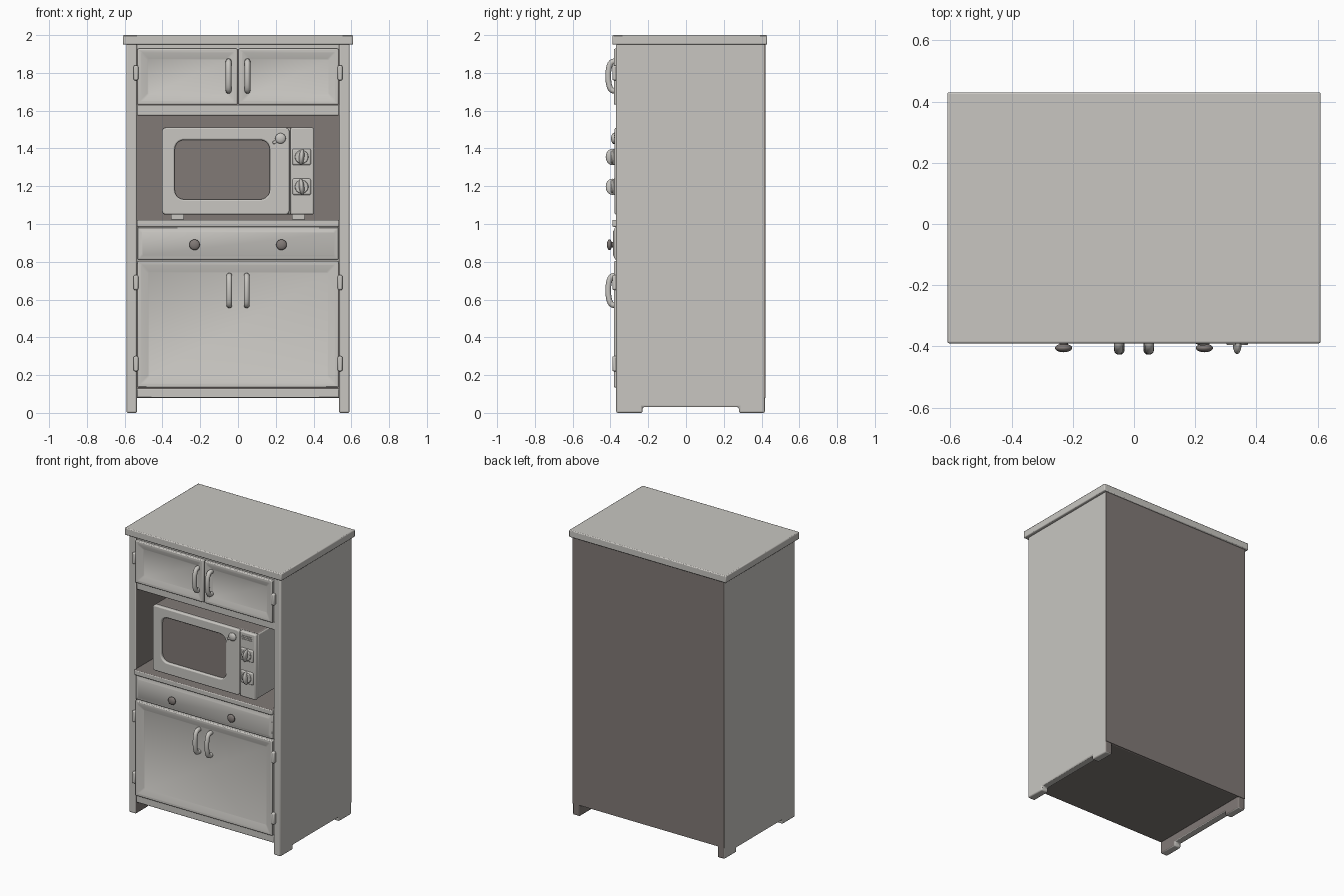
import bpy, bmesh, math
from mathutils import Vector, Matrix

if "Cube" in bpy.data.objects:
    bpy.data.objects.remove(bpy.data.objects["Cube"])


def material(name, rgb):
    m = bpy.data.materials.new(name)
    m.diffuse_color = (*rgb, 1)
    m.use_nodes = True
    m.node_tree.nodes["Principled BSDF"].inputs["Base Color"].default_value = m.diffuse_color
    return m


GREY = material("light_grey", (0.58, 0.565, 0.535))
BROWN = material("grey_brown", (0.22, 0.194, 0.183))


def finish(name, bm, mats, bevel=0.0, segs=2, smooth=True):
    bmesh.ops.recalc_face_normals(bm, faces=bm.faces)
    me = bpy.data.meshes.new(name)
    bm.to_mesh(me)
    bm.free()
    ob = bpy.data.objects.new(name, me)
    bpy.context.collection.objects.link(ob)
    for m in mats:
        me.materials.append(m)
    if bevel:
        mod = ob.modifiers.new("soft_edges", 'BEVEL')
        mod.width, mod.segments, mod.limit_method = bevel, segs, 'ANGLE'
    if smooth:
        shade(ob)
    return ob


def shade(ob):
    bpy.ops.object.select_all(action='DESELECT')
    ob.select_set(True)
    bpy.context.view_layer.objects.active = ob
    bpy.ops.object.shade_smooth_by_angle(angle=math.radians(40))


def box_bm(x0, x1, y0, y1, z0, z1):
    bm = bmesh.new()
    mat = Matrix.Translation(((x0 + x1) / 2, (y0 + y1) / 2, (z0 + z1) / 2)) \
        @ Matrix.Diagonal((x1 - x0, y1 - y0, z1 - z0, 1))
    bmesh.ops.create_cube(bm, size=1, matrix=mat)
    bm.normal_update()
    return bm


def box(name, x0, x1, y0, y1, z0, z1, mat=GREY, bevel=0.0, direction=None, second=None):
    """Box; faces pointing along direction take the second colour."""
    bm = box_bm(x0, x1, y0, y1, z0, z1)
    if direction:
        for f in bm.faces:
            f.material_index = int(f.normal.dot(Vector(direction)) > 0.9)
    return finish(name, bm, [mat, second] if second else [mat], bevel)


def panel(name, x0, x1, z0, z1, front, frame, slope, depth, bevel=0.006):
    """Door or drawer front with a sloped field; negative depth is recessed."""
    bm = box_bm(x0, x1, front, -0.345, z0, z1)
    face = min(bm.faces, key=lambda f: f.normal.y)
    bmesh.ops.inset_region(bm, faces=[face], thickness=frame)
    bmesh.ops.inset_region(bm, faces=[face], thickness=slope, depth=depth)
    return finish(name, bm, [GREY], bevel)


def lathe_y(name, x, y0, y1, z, r0, r1, mat, segs=24, bevel=0.0):
    """Cylinder or cone along y."""
    bm = bmesh.new()
    m = Matrix.Translation((x, (y0 + y1) / 2, z)) @ Matrix.Rotation(math.pi / 2, 4, 'X')
    bmesh.ops.create_cone(bm, cap_ends=True, segments=segs, radius1=r0, radius2=r1,
                          depth=abs(y1 - y0), matrix=m)
    return finish(name, bm, [mat], bevel)


def ball(name, x, y, z, sx, sy, sz, mat):
    bm = bmesh.new()
    m = Matrix.Translation((x, y, z)) @ Matrix.Diagonal((sx, sy, sz, 1))
    bmesh.ops.create_uvsphere(bm, u_segments=24, v_segments=16, radius=1, matrix=m)
    return finish(name, bm, [mat])


def curve_object(name, curve, mat, rotation=(0, 0, 0), location=(0, 0, 0)):
    ob = bpy.data.objects.new(name, curve)
    bpy.context.collection.objects.link(ob)
    ob.rotation_euler, ob.location = rotation, location
    curve.materials.append(mat)
    bpy.ops.object.select_all(action='DESELECT')
    ob.select_set(True)
    bpy.context.view_layer.objects.active = ob
    bpy.ops.object.convert(target='MESH')
    shade(bpy.context.view_layer.objects.active)


def add_spline(curve, pts, cyclic):
    s = curve.splines.new('POLY')
    s.points.add(len(pts) - 1)
    for p, co in zip(s.points, pts):
        p.co = (*co, 1)
    s.use_cyclic_u = cyclic


def handle(name, x, z):
    """Bowed pull handle."""
    c = bpy.data.curves.new(name, 'CURVE')
    c.dimensions, c.bevel_depth, c.bevel_resolution, c.use_fill_caps = '3D', 0.015, 6, True
    pts = [(x, -0.365, z - 0.078)]
    for i in range(17):
        a = math.pi * i / 16
        pts.append((x, -0.378 - 0.034 * math.sin(a) ** 0.7, z - 0.078 * math.cos(a)))
    pts.append((x, -0.365, z + 0.078))
    add_spline(c, pts, False)
    curve_object(name, c, GREY)


def round_rect(x0, x1, z0, z1, r):
    pts = []
    for k, (cx, cz) in enumerate([(x1 - r, z1 - r), (x0 + r, z1 - r), (x0 + r, z0 + r), (x1 - r, z0 + r)]):
        for i in range(6):
            a = math.pi / 2 * (k + i / 5)
            pts.append((cx + r * math.cos(a), cz + r * math.sin(a), 0))
    return pts


# Side panels with notched feet; inner and rear faces are brown
for side, s in (("left", -1), ("right", 1)):
    outline = [(-0.37, 0), (-0.23, 0), (-0.23, 0.03), (0.28, 0.03), (0.28, 0), (0.417, 0),
               (0.417, 1.955), (-0.37, 1.955)]
    bm = bmesh.new()
    face = bm.faces.new([bm.verts.new((s * 0.535, y, z)) for y, z in outline])
    ext = bmesh.ops.extrude_face_region(bm, geom=[face])
    moved = [v for v in ext["geom"] if isinstance(v, bmesh.types.BMVert)]
    bmesh.ops.translate(bm, verts=moved, vec=(s * 0.055, 0, 0))
    bmesh.ops.recalc_face_normals(bm, faces=bm.faces)
    for f in bm.faces:
        rear = f.normal.y > 0.9 and f.calc_center_median().y > 0.4
        f.material_index = int(rear or f.normal.x * s < -0.9)
    finish(side + "_side", bm, [GREY, BROWN], 0.008)

# Carcass
box("top_slab", -0.61, 0.61, -0.39, 0.43, 1.95, 2.0, bevel=0.006)
box("back_panel", -0.588, 0.588, 0.41, 0.42, 0.08, 1.952, BROWN)
box("bottom_board", -0.536, 0.536, -0.365, 0.412, 0.08, 0.13, bevel=0.005,
    direction=(0, 0, -1), second=BROWN)
box("niche_ceiling", -0.536, 0.536, -0.36, 0.412, 1.575, 1.63, bevel=0.005,
    direction=(0, 0, -1), second=BROWN)
box("top_rail", -0.536, 0.536, -0.36, -0.3, 1.925, 1.955)
box("niche_shelf", -0.536, 0.536, -0.39, 0.412, 0.985, 1.022, bevel=0.006,
    direction=(0, 0, 1), second=BROWN)
box("drawer_rail", -0.536, 0.536, -0.355, -0.3, 0.79, 0.99)

# Doors and drawer
panel("upper_left_door", -0.533, -0.003, 1.632, 1.928, -0.382, 0.03, 0.045, -0.018)
panel("upper_right_door", 0.003, 0.533, 1.632, 1.928, -0.382, 0.03, 0.045, -0.018)
panel("lower_door", -0.533, 0.533, 0.135, 0.803, -0.382, 0.03, 0.05, -0.018)
panel("drawer_front", -0.533, 0.533, 0.812, 0.983, -0.378, 0.012, 0.02, 0.008)

# Handles, drawer knobs and hinges, mirrored left to right
for side, s in (("left", -1), ("right", 1)):
    handle(side + "_upper_handle", s * 0.05, 1.783)
    handle(side + "_lower_handle", s * 0.046, 0.648)
    lathe_y(side + "_drawer_knob_stem", s * 0.23, -0.375, -0.40, 0.89, 0.014, 0.014, BROWN)
    ball(side + "_drawer_knob", s * 0.23, -0.405, 0.89, 0.028, 0.014, 0.028, BROWN)
    for i, z in enumerate((0.26, 0.69, 1.80)):
        box(f"{side}_hinge_{i + 1}", *sorted((s * 0.528, s * 0.553)), -0.39, -0.36,
            z - 0.04, z + 0.04, bevel=0.008)

# Microwave body and feet
box("microwave_body", -0.40, 0.40, -0.352, 0.18, 1.05, 1.51, bevel=0.012,
    direction=(0, 0, 1), second=BROWN)
for i, (x, y) in enumerate(((-0.32, -0.29), (0.32, -0.29), (-0.32, 0.1), (0.32, 0.1))):
    box(f"microwave_foot_{i + 1}", x - 0.035, x + 0.035, y - 0.03, y + 0.03, 1.02, 1.055, bevel=0.005)

# Microwave door frame with a rounded window opening
c = bpy.data.curves.new("microwave_door", 'CURVE')
c.dimensions, c.fill_mode = '2D', 'BOTH'
c.extrude, c.bevel_depth, c.bevel_resolution, c.offset = 0.007, 0.008, 2, -0.008
add_spline(c, round_rect(-0.402, 0.272, 1.05, 1.51, 0.02), True)
add_spline(c, round_rect(-0.335, 0.168, 1.13, 1.445, 0.05), True)
curve_object("microwave_door", c, GREY, (math.pi / 2, 0, 0), (0, -0.362, 0))
box("microwave_window", -0.35, 0.185, -0.358, -0.351, 1.115, 1.46, BROWN)

# Control panel, dials, door latch and vent slots
box("control_panel", 0.277, 0.402, -0.378, -0.345, 1.05, 1.51, bevel=0.008)
for i, (z, tilt) in enumerate(((1.355, 0.1), (1.197, -0.1))):
    box(f"dial_plate_{i + 1}", 0.288, 0.386, -0.387, -0.37, z - 0.043, z + 0.043, bevel=0.008)
    lathe_y(f"dial_base_{i + 1}", 0.337, -0.375, -0.396, z, 0.038, 0.034, GREY, bevel=0.003)
    grip = ball(f"dial_grip_{i + 1}", 0, -0.39, 0, 0.014, 0.035, 0.043, GREY)
    grip.location = (0.337, 0, z)
    grip.rotation_euler = (0, tilt, 0)
ball("door_latch", 0.225, -0.383, 1.453, 0.028, 0.014, 0.028, GREY)
arm = box("latch_arm", -0.035, 0.0, -0.386, -0.372, -0.008, 0.008, bevel=0.004)
arm.location, arm.rotation_euler = (0.215, 0, 1.445), (0, -0.5, 0)
for i in range(3):
    z = 1.455 + i * 0.012
    box(f"vent_slot_{i + 1}", 0.295, 0.375, -0.382, -0.376, z, z + 0.005)
